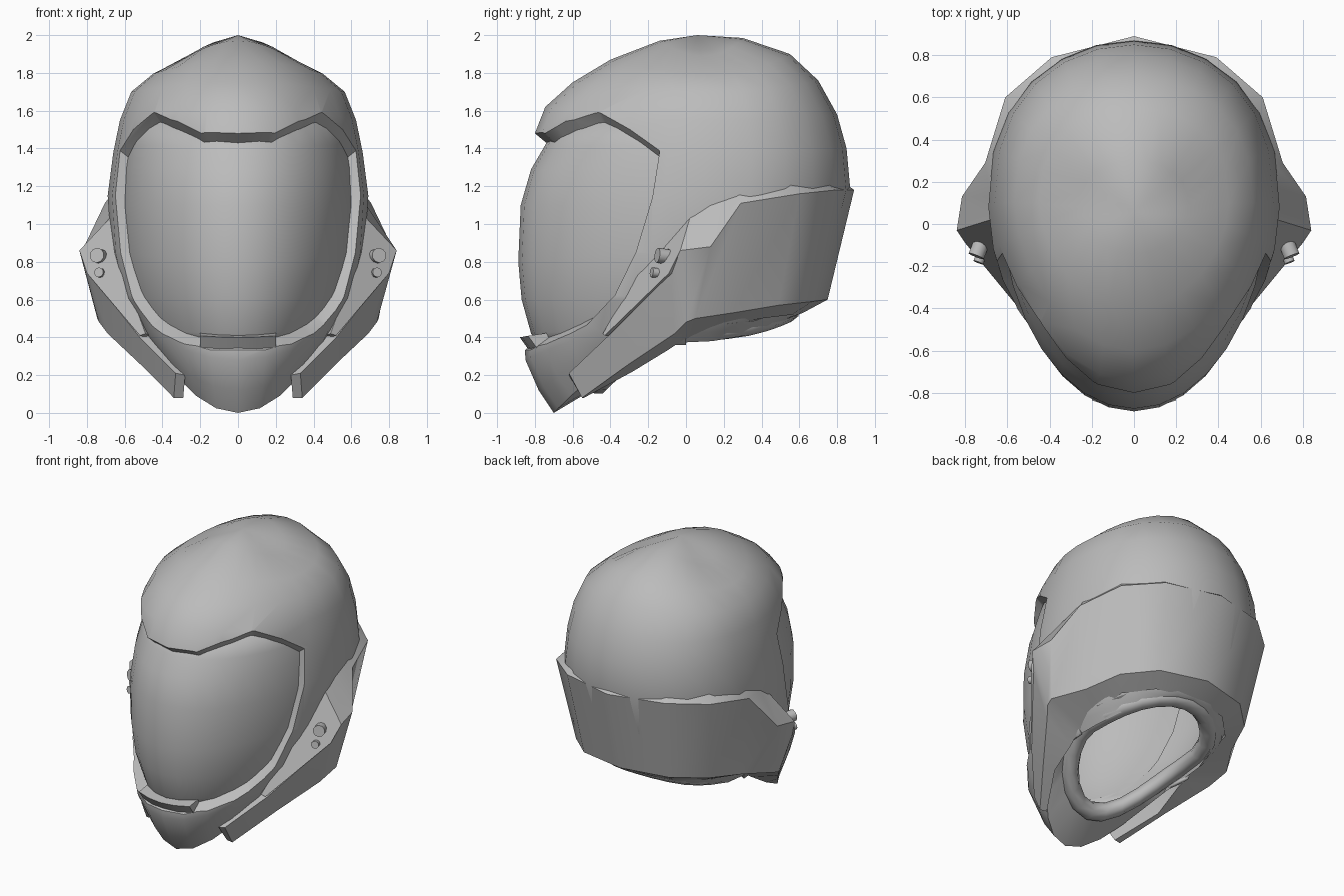
import bpy, bmesh, math
from mathutils import Vector

if "Cube" in bpy.data.objects:
    bpy.data.objects.remove(bpy.data.objects["Cube"])

grey = bpy.data.materials.new("helmet_grey")
grey.use_nodes = True
grey.diffuse_color = (0.5, 0.5, 0.5, 1)
grey.node_tree.nodes["Principled BSDF"].inputs["Base Color"].default_value = (0.5, 0.5, 0.5, 1)


def make(name, verts, faces, angle=35):
    bm = bmesh.new()
    vs = [bm.verts.new(v) for v in verts]
    for f in faces:
        bm.faces.new([vs[i] for i in f])
    bmesh.ops.recalc_face_normals(bm, faces=bm.faces[:])
    mesh = bpy.data.meshes.new(name)
    bm.to_mesh(mesh)
    bm.free()
    ob = bpy.data.objects.new(name, mesh)
    bpy.context.collection.objects.link(ob)
    mesh.materials.append(grey)
    smooth(ob, angle)
    return ob


def smooth(ob, angle):
    bpy.ops.object.select_all(action="DESELECT")
    ob.select_set(True)
    bpy.context.view_layer.objects.active = ob
    bpy.ops.object.shade_smooth_by_angle(angle=math.radians(angle))


def apply(ob, kind, **settings):
    mod = ob.modifiers.new(kind.lower(), kind)
    for key, value in settings.items():
        setattr(mod, key, value)
    bpy.context.view_layer.objects.active = ob
    bpy.ops.object.modifier_apply(modifier=mod.name)


def ring_point(ring, a):
    """Egg-shaped loop, narrow in front and full behind: front, back, half width, side."""
    yf, zf, yb, zb, w, ys, zs = ring
    c = math.cos(a)
    y, z, power = (yf, zf, 1.13) if c > 0 else (yb, zb, .82)
    return Vector((w * math.sin(a), ys + (y - ys) * abs(c) ** power, zs + (z - zs) * c * c))


def strips(rows, n, closed):
    """Quads joining rows of n vertices each."""
    return [(r * n + i, r * n + (i + 1) % n, (r + 1) * n + (i + 1) % n, (r + 1) * n + i)
            for r in range(rows - 1) for i in range(n if closed else n - 1)]


# Main shell: rings from crown to neck opening
N = 24
shell_rings = [
    (-.14, 1.97, .30, 1.985, .26, .08, 1.89),
    (-.40, 1.87, .55, 1.90, .45, .10, 1.795),
    (-.60, 1.75, .70, 1.76, .565, .10, 1.70),
    (-.745, 1.62, .80, 1.58, .625, .10, 1.55),
    (-.80, 1.48, .85, 1.40, .66, .10, 1.38),
    (-.84, 1.20, .87, 1.18, .69, .08, 1.15),
    (-.86, .80, .80, .90, .67, 0, .85),
    (-.86, .50, .70, .62, .62, -.1, .62),
    (-.85, .28, .64, .55, .55, -.12, .48),
    (-.78, .12, .62, .53, .50, -.12, .42),
    (-.70, 0, .59, .52, .45, -.08, .37),
    (-.50, .12, .56, .53, .42, .02, .44),
]
verts = [ring_point(r, 2 * math.pi * i / N) for r in shell_rings for i in range(N)]
faces = strips(len(shell_rings), N, True)
verts.append(Vector((0, .06, 2.0)))
faces += [(len(verts) - 1, (i + 1) % N, i) for i in range(N)]
shell = make("helmet_shell", verts, faces)
apply(shell, "SOLIDIFY", thickness=.09, offset=-1)

# Visor opening: cone from the middle of the head through the opening outline
outline = [(0, -.80, 1.48), (.2, -.77, 1.50), (.37, -.61, 1.58), (.47, -.48, 1.63),
           (.64, -.14, 1.40), (.67, -.18, 1.15), (.64, -.27, .85), (.57, -.38, .62),
           (.47, -.54, .45), (.22, -.78, .355), (0, -.85, .335)]
loop = [Vector(p) for p in outline]
loop += [Vector((-p.x, p.y, p.z)) for p in reversed(loop[1:-1])]
centre = Vector((0, -.1, .9))
n = len(loop)
verts = [centre + (p - centre) * 1.7 for p in loop] + [centre, Vector((0, -1.7, 1.0))]
faces = [(i, (i + 1) % n, n) for i in range(n)] + [((i + 1) % n, i, n + 1) for i in range(n)]
cutter = make("opening_cutter", verts, faces)
cutter.hide_render = True
apply(shell, "BOOLEAN", object=cutter, operation="DIFFERENCE", solver="EXACT")
bpy.data.objects.remove(cutter)
smooth(shell, 35)

# Visor: curved front sheet tucked behind the opening rim
visor_rings = [(-.67, 1.56, .54, 1.60), (-.75, 1.41, .585, 1.42), (-.82, 1.29, .605, 1.3),
               (-.875, 1.10, .62, 1.1), (-.888, .80, .61, .85), (-.87, .60, .57, .62),
               (-.82, .42, .50, .45), (-.77, .33, .46, .36)]
M = 17
verts = [ring_point((yf, zf, 0, zs, w, 0, zs), math.radians(-90 + 180 * i / (M - 1)))
         for yf, zf, w, zs in visor_rings for i in range(M)]
visor = make("visor", verts, strips(len(visor_rings), M, False), 60)
apply(visor, "SOLIDIFY", thickness=.02, offset=-1)

# Rear guard with jaw arms: each station is inner top, ridge, lower edge, inner bottom
stations = [
    [(0, .85, 1.21), (0, .89, 1.18), (0, .75, .60), (0, .62, .53)],
    [(.36, .74, 1.22), (.39, .79, 1.18), (.34, .67, .59), (.28, .56, .52)],
    [(.56, .54, 1.22), (.61, .60, 1.16), (.53, .49, .57), (.44, .40, .50)],
    [(.66, .28, 1.17), (.705, .29, 1.11), (.62, .25, .53), (.46, .18, .46)],
    [(.68, .13, 1.10), (.815, .13, .88), (.745, .05, .50), (.46, .02, .40)],
    [(.68, .02, 1.03), (.84, -.03, .86), (.735, 0, .48), (.46, -.04, .37)],
    [(.62, -.08, .74), (.79, -.08, .74), (.69, -.06, .42), (.45, -.1, .33)],
    [(.46, -.40, .40), (.52, -.42, .40), (.52, -.30, .26), (.44, -.28, .22)],
    [(.28, -.62, .20), (.33, -.62, .21), (.34, -.55, .08), (.29, -.54, .08)],
]
mirrored = [[(-x, y, z) for x, y, z in s] for s in reversed(stations[1:])]
every = mirrored + stations
last = len(every) * 4
faces = strips(len(every), 4, True) + [(0, 1, 2, 3), tuple(range(last - 4, last))]
make("rear_guard", [p for s in every for p in s], faces, 40)

# Cheek plates and their bolts
cheek = [(.68, .02, 1.03), (.84, -.03, .86), (.80, -.09, .74), (.52, -.43, .41),
         (.49, -.44, .42), (.60, -.27, .72)]
bolts = [((.735, -.12, .83), .04), ((.725, -.15, .74), .026)]
for side, label in ((1, "left"), (-1, "right")):
    front = [(side * x, y, z) for x, y, z in cheek]
    back = [(side * (x - .06), y + .08, z - .02) for x, y, z in cheek]
    k = len(cheek)
    make(label + "_cheek_plate", front + back,
         strips(2, k, True) + [tuple(range(k)), tuple(range(k, 2 * k))], 20)
    for (x, y, z), radius in bolts:
        bpy.ops.mesh.primitive_cylinder_add(vertices=10, radius=radius, depth=.07,
                                            location=(side * x, y, z))
        bolt = bpy.context.object
        bolt.name = label + "_cheek_bolt"
        bolt.rotation_euler = Vector((side * .35, -.9, .12)).to_track_quat("Z", "Y").to_euler()
        bolt.data.materials.append(grey)
        smooth(bolt, 40)

# Chin vent: short curved bar at the foot of the visor
section = [(-.88, .40), (-.83, .33), (-.76, .35), (-.78, .415)]
verts = [(x, y + 1.1 * x * x, z + .2 * x * x) for x in (-.2, -.1, 0, .1, .2) for y, z in section]
make("chin_vent", verts, strips(5, 4, True) + [(0, 1, 2, 3), (16, 17, 18, 19)], 30)

# Padded roll around the neck opening
neck = (-.46, .16, .54, .54, .41, .02, .44)
path = [ring_point(neck, 2 * math.pi * i / N) for i in range(N)]
mid = sum(path, Vector()) / N
tilt = Vector((0, -.35, 1)).normalized()
verts = []
for p in path:
    out = (p - mid).normalized()
    for j in range(8):
        t = math.pi * j / 4
        verts.append(p + out * .06 * math.cos(t) + tilt * .06 * math.sin(t))
faces = strips(N, 8, True)
faces += [((N - 1) * 8 + j, (N - 1) * 8 + (j + 1) % 8, (j + 1) % 8, j) for j in range(8)]
make("neck_roll", verts, faces, 60)
